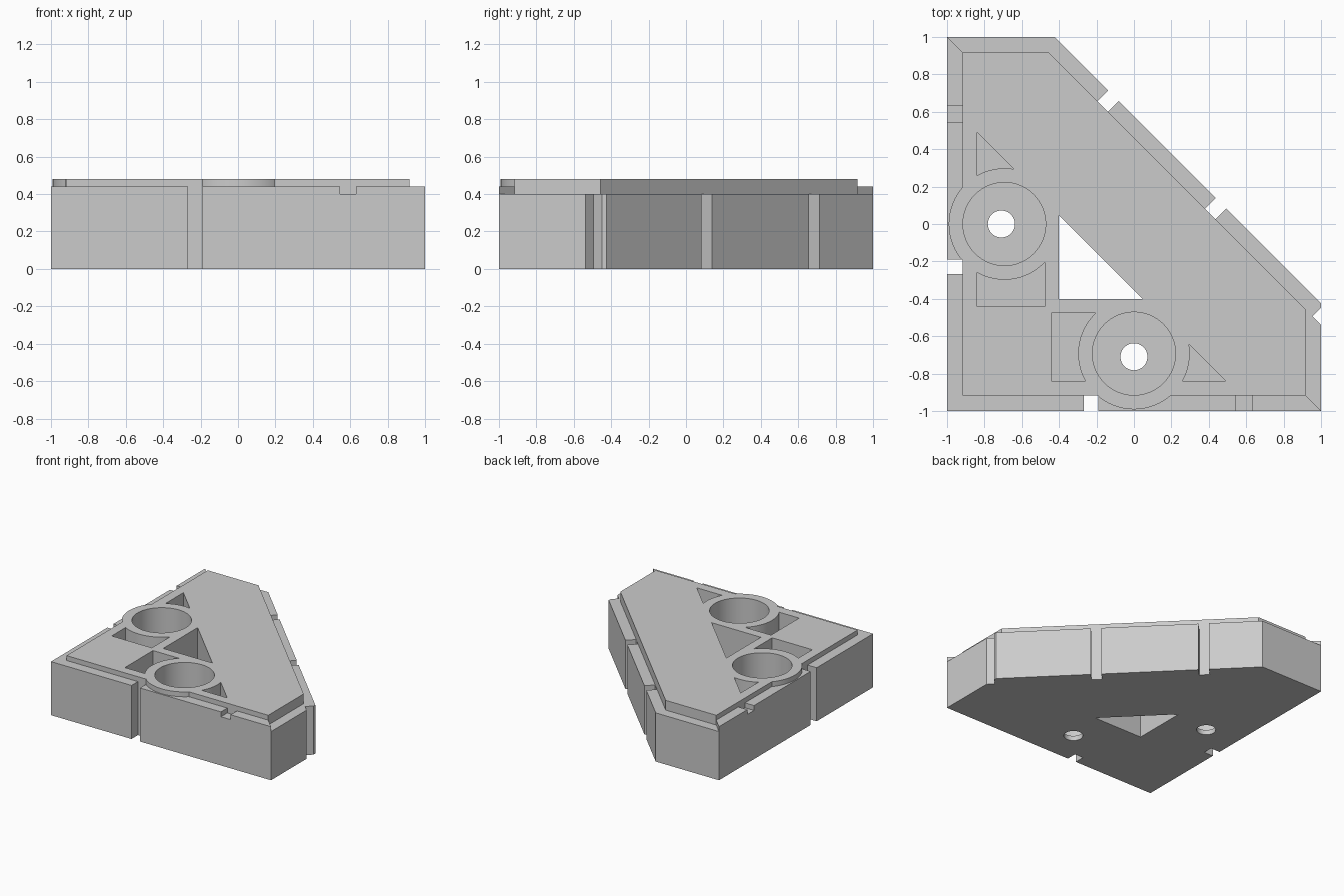
import bpy, bmesh, math
from mathutils import Vector

cube = bpy.data.objects.get("Cube")
if cube:
    bpy.data.objects.remove(cube)

# Single plain grey finish
grey = bpy.data.materials.new("plain grey")
grey.use_nodes = True
colour = (0.6, 0.6, 0.6, 1)
grey.diffuse_color = colour
grey.node_tree.nodes["Principled BSDF"].inputs["Base Color"].default_value = colour

FLOOR, RIM, LIP, TOP = 0.04, 0.40, 0.44, 0.48
ABOVE, BELOW = 0.6, -0.1


def prism(name, points, z0, z1):
    """Upright solid with the given plan outline."""
    bm = bmesh.new()
    face = bm.faces.new([bm.verts.new((x, y, z0)) for x, y in points])
    side = bmesh.ops.extrude_face_region(bm, geom=[face])["geom"]
    verts = [v for v in side if isinstance(v, bmesh.types.BMVert)]
    bmesh.ops.translate(bm, verts=verts, vec=(0, 0, z1 - z0))
    bmesh.ops.recalc_face_normals(bm, faces=bm.faces)
    mesh = bpy.data.meshes.new(name)
    bm.to_mesh(mesh)
    bm.free()
    mesh.materials.append(grey)
    obj = bpy.data.objects.new(name, mesh)
    bpy.context.collection.objects.link(obj)
    return obj


def rect(x0, y0, x1, y1):
    return [(x0, y0), (x1, y0), (x1, y1), (x0, y1)]


def circle(cx, cy, r, n=64):
    angles = [math.tau * i / n for i in range(n)]
    return [(cx + r * math.cos(a), cy + r * math.sin(a)) for a in angles]


def combine(target, tool, operation):
    """Apply a boolean and discard the helper solid."""
    mod = target.modifiers.new("boolean", 'BOOLEAN')
    mod.operation, mod.solver, mod.object = operation, 'EXACT', tool
    bpy.context.view_layer.objects.active = target
    bpy.ops.object.modifier_apply(modifier=mod.name)
    bpy.data.objects.remove(tool)


def add(points, z0, z1):
    combine(body, prism("addition", points, z0, z1), 'UNION')


def cut(points, z0, z1=ABOVE):
    combine(body, prism("cutter", points, z0, z1), 'DIFFERENCE')


def both(action, points, *heights):
    """Repeat a feature across the diagonal symmetry line."""
    action(points, *heights)
    action([(y, x) for x, y in points], *heights)


def corner_outline(e, d):
    return [(-e, -e), (e, -e), (e, -d), (-d, e), (-e, e)]


# Block, raised lip on the two square sides, and top plate
body = prism("corner_block", corner_outline(1, 0.425), 0, RIM)
add([(-1, -1), (1, -1), (-1, 1)], RIM, LIP)
add(corner_outline(0.917, 0.457), RIM, TOP)

# Pockets beside each socket
both(cut, rect(-0.84, -0.44, -0.475, -0.1), FLOOR)
both(cut, [(-0.84, 0.49), (-0.84, 0.1), (-0.6, 0.1), (-0.6, 0.25)], FLOOR)

# Round socket walls, bores and small drain holes
both(add, circle(0, -0.693, 0.298), FLOOR / 2, TOP)
both(cut, circle(0, -0.693, 0.222), FLOOR)
both(cut, circle(0, -0.71, 0.072), BELOW)

# Triangular through opening
cut([(-0.4, -0.4), (0.047, -0.4), (-0.4, 0.047)], BELOW)

# Edge grooves and shallow slots in the lip
both(cut, rect(-0.268, -1.1, -0.19, -0.917), BELOW)
both(cut, rect(0.545, -1.1, 0.632, -0.917), RIM)

# Evenly spaced grooves along the sloping side
along, out = Vector((1, -1)).normalized(), Vector((1, 1)).normalized()
for i in range(3):
    mid = Vector((-0.11, 0.685)) + i * Vector((0.575, -0.575))
    corners = ((-0.04, -0.08), (0.04, -0.08), (0.04, 0.2), (-0.04, 0.2))
    cut([tuple(mid + along * a + out * o) for a, o in corners], BELOW, RIM + 0.005)

# Merge coplanar faces, then smooth the round walls
bm = bmesh.new()
bm.from_mesh(body.data)
bmesh.ops.remove_doubles(bm, verts=bm.verts, dist=0.0002)
bmesh.ops.dissolve_limit(bm, angle_limit=math.radians(0.5), verts=bm.verts, edges=bm.edges)
bmesh.ops.triangulate(bm, faces=[f for f in bm.faces if len(f.verts) > 4])
bm.to_mesh(body.data)
bm.free()
bpy.ops.object.select_all(action='DESELECT')
body.select_set(True)
bpy.context.view_layer.objects.active = body
bpy.ops.object.shade_smooth_by_angle(angle=math.radians(30))
